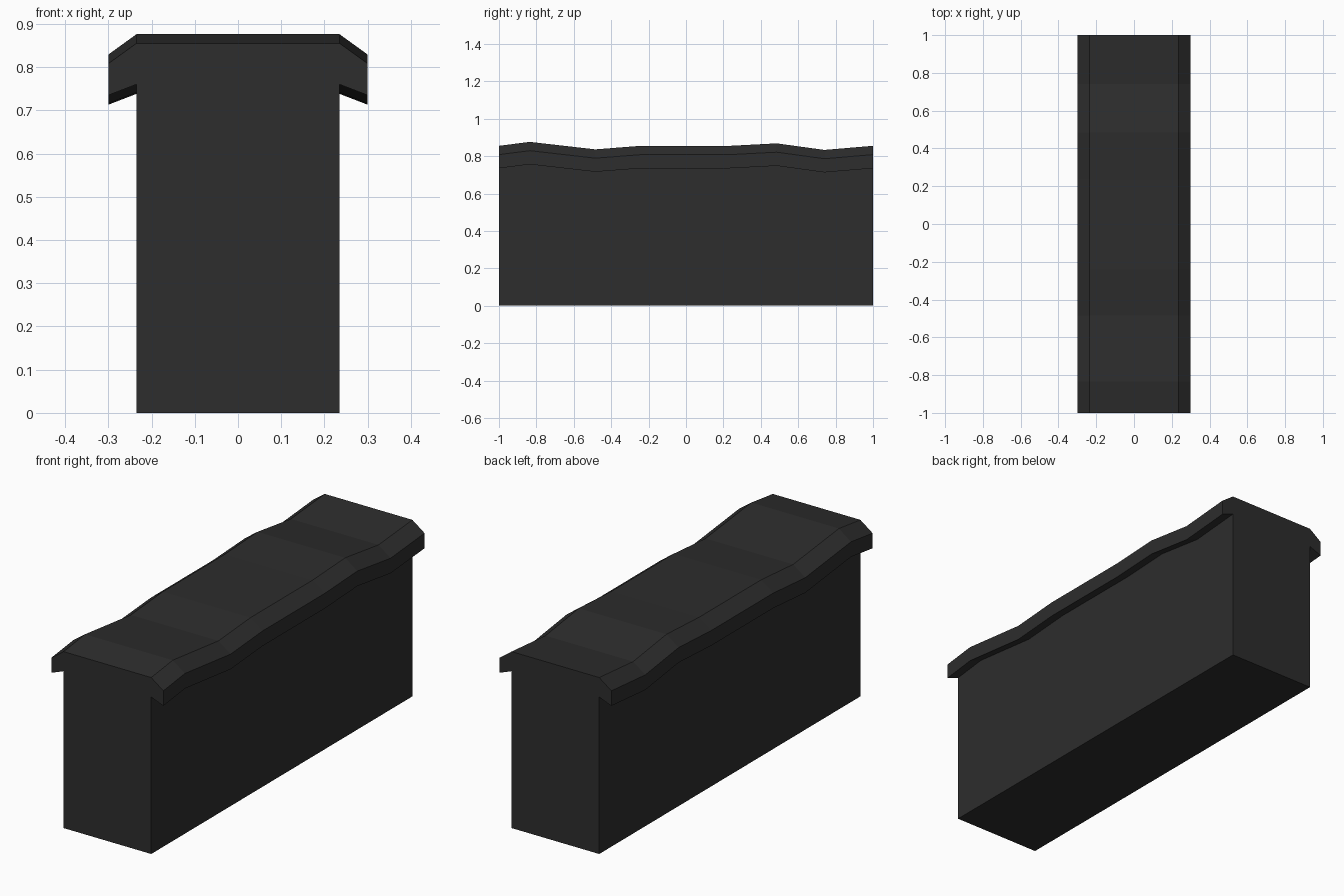
import bpy, bmesh

if "Cube" in bpy.data.objects:
    bpy.data.objects.remove(bpy.data.objects["Cube"])

# Top edge of the worn coping along the length: (y, z)
ridge = [(-1, .855), (-.835, .876), (-.485, .836), (-.24, .855),
         (.235, .855), (.485, .868), (.74, .833), (1, .855)]


def section(top):
    # Half outline from the ground up to the coping, then mirrored
    half = [(.235, 0), (.235, top - .095), (.30, top - .12),
            (.30, top - .047), (.235, top)]
    return half + [(-x, z) for x, z in reversed(half)]


# Wall with overhanging coping, lofted through the sections
bm = bmesh.new()
rings = [[bm.verts.new((x, y, z)) for x, z in section(top)] for y, top in ridge]
n = len(rings[0])
for a, b in zip(rings, rings[1:]):
    for i in range(n):
        j = (i + 1) % n
        bm.faces.new((a[i], a[j], b[j], b[i]))
bm.faces.new(rings[0])
bm.faces.new(rings[-1][::-1])
bmesh.ops.recalc_face_normals(bm, faces=bm.faces[:])
mesh = bpy.data.meshes.new("coped_wall")
bm.to_mesh(mesh)
bm.free()
wall = bpy.data.objects.new("coped_wall", mesh)
bpy.context.collection.objects.link(wall)

# Dark stone
stone = bpy.data.materials.new("dark_stone")
stone.diffuse_color = (.026, .026, .026, 1)
stone.use_nodes = True
stone.node_tree.nodes["Principled BSDF"].inputs["Base Color"].default_value = stone.diffuse_color
mesh.materials.append(stone)
